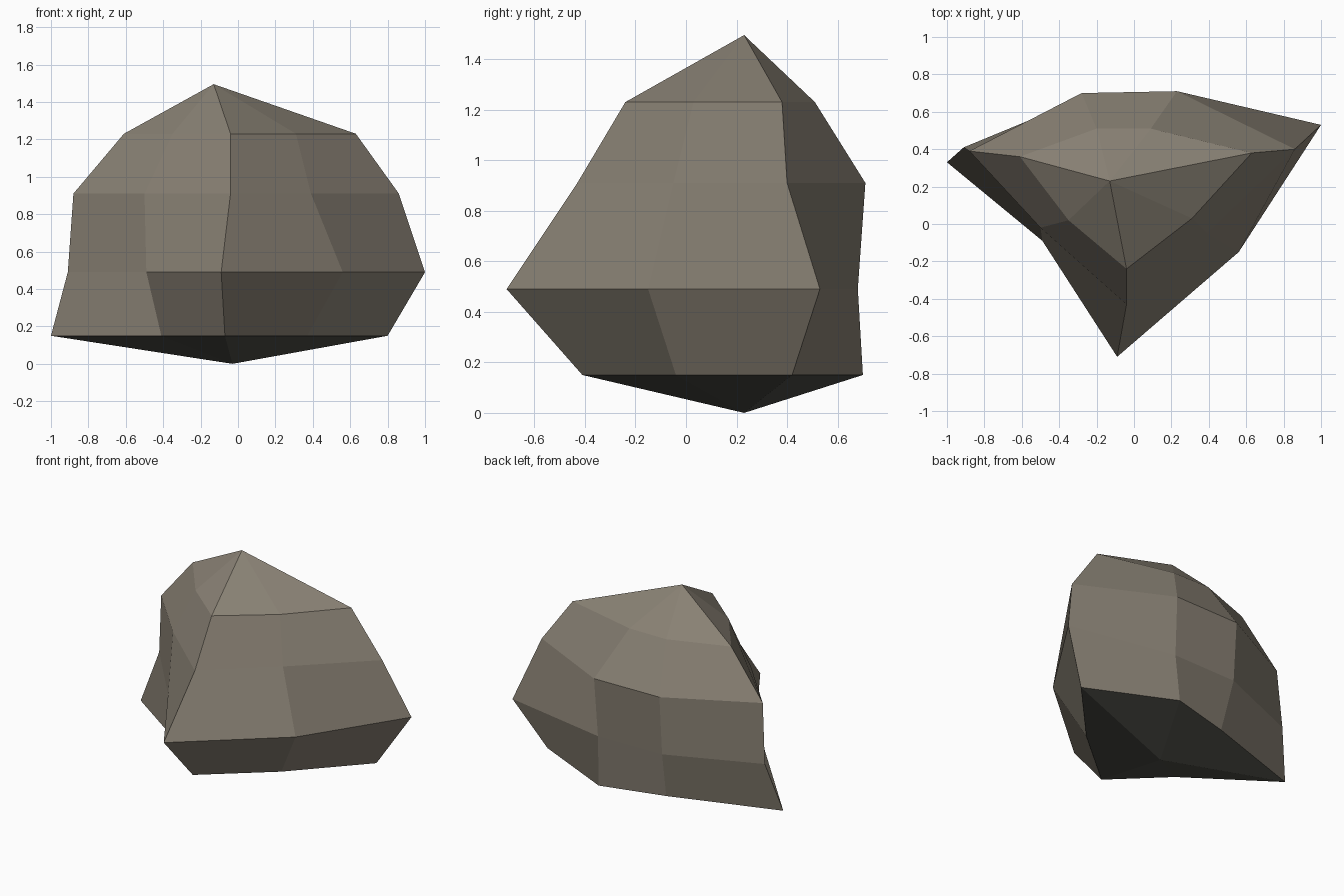
import bpy, bmesh

if "Cube" in bpy.data.objects:
    bpy.data.objects.remove(bpy.data.objects["Cube"])

# Seven-sided boulder: one irregular ring per height.
# Order: right, back right, back left, left, front left, front, front right
RINGS = [
    (0.15, [(0.80, 0.42), (0.20, 0.70), (-0.25, 0.58), (-1.00, 0.33),
            (-0.41, -0.08), (-0.07, -0.41), (0.37, -0.04)]),
    (0.49, [(1.00, 0.53), (0.22, 0.68), (-0.28, 0.67), (-0.91, 0.41),
            (-0.49, -0.09), (-0.09, -0.71), (0.56, -0.15)]),
    (0.91, [(0.86, 0.40), (0.23, 0.71), (-0.28, 0.70), (-0.88, 0.39),
            (-0.50, -0.02), (-0.04, -0.43), (0.39, -0.05)]),
    (1.23, [(0.63, 0.38), (0.09, 0.51), (-0.20, 0.51), (-0.61, 0.36),
            (-0.35, 0.02), (-0.04, -0.24), (0.31, 0.03)]),
]
BOTTOM = (-0.03, 0.23, 0.0)
PEAK = (-0.13, 0.23, 1.495)

bm = bmesh.new()
rings = [[bm.verts.new((x, y, z)) for x, y in pts] for z, pts in RINGS]
bottom, peak = bm.verts.new(BOTTOM), bm.verts.new(PEAK)

# Side bands plus the fans that close the base and the peak
for i in range(7):
    j = (i + 1) % 7
    for lo, hi in zip(rings, rings[1:]):
        bm.faces.new((lo[i], lo[j], hi[j], hi[i]))
    base = bm.faces.new((bottom, rings[0][j], rings[0][i]))
    base.material_index = 1  # dark underside
    bm.faces.new((peak, rings[-1][i], rings[-1][j]))
bmesh.ops.recalc_face_normals(bm, faces=bm.faces[:])

mesh = bpy.data.meshes.new("boulder")
bm.to_mesh(mesh)
bm.free()

# Warm grey stone with a darker underside, flat shaded
for name, colour in (("warm_grey_stone", (0.25, 0.22, 0.175, 1)),
                     ("dark_underside_stone", (0.085, 0.085, 0.072, 1))):
    mat = bpy.data.materials.new(name)
    mat.diffuse_color = colour
    mat.use_nodes = True
    mat.node_tree.nodes["Principled BSDF"].inputs["Base Color"].default_value = mat.diffuse_color
    mesh.materials.append(mat)
boulder = bpy.data.objects.new("boulder", mesh)
bpy.context.collection.objects.link(boulder)
